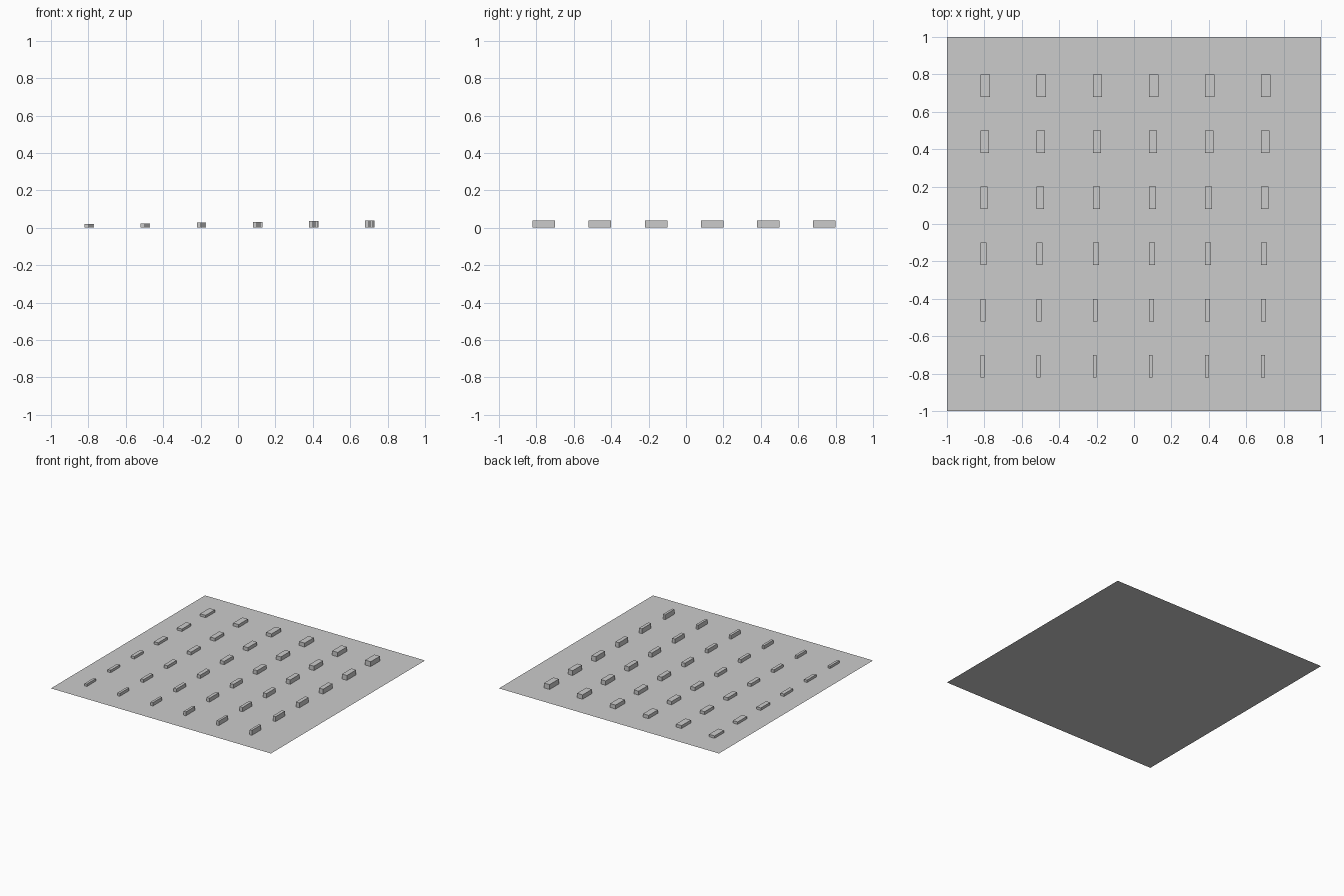
import bpy
import bmesh
from mathutils import Matrix, Vector

cube = bpy.data.objects.get("Cube")
if cube:
    bpy.data.objects.remove(cube, do_unlink=True)

# Single light grey material
grey = bpy.data.materials.new("light_grey")
grey.use_nodes = True
colour = (0.6, 0.6, 0.6, 1.0)
grey.diffuse_color = colour
grey.node_tree.nodes["Principled BSDF"].inputs["Base Color"].default_value = colour


def add_object(name, bm, location=(0, 0, 0)):
    mesh = bpy.data.meshes.new(name)
    bm.to_mesh(mesh)
    bm.free()
    mesh.materials.append(grey)
    obj = bpy.data.objects.new(name, mesh)
    obj.location = location
    bpy.context.collection.objects.link(obj)
    return obj


def add_block(name, corner, size):
    """Box standing on the sheet, origin at its front right bottom corner."""
    bm = bmesh.new()
    bmesh.ops.create_cube(bm, size=1.0)
    bmesh.ops.translate(bm, verts=bm.verts, vec=(0.5, 0.5, 0.5))
    bmesh.ops.scale(bm, verts=bm.verts, vec=size)
    # The underside rests on the sheet, so it is left open
    bottom = [f for f in bm.faces if f.normal.z < -0.5]
    bmesh.ops.delete(bm, geom=bottom, context='FACES_ONLY')
    return add_object(name, bm, corner)


# Flat square base sheet
bm = bmesh.new()
bmesh.ops.create_grid(bm, x_segments=1, y_segments=1, size=1.0)
add_object("base_sheet", bm)

# Grid of blocks: taller towards +x, wider towards the back
COUNT, START, PITCH, LENGTH = 6, -0.82, 0.3, 0.12
for row in range(COUNT):
    for col in range(COUNT):
        width = 0.02 + 0.006 * row
        height = 0.02 + 0.004 * col
        add_block(f"block_row{row + 1}_column{col + 1}",
                  (START + PITCH * col, START + PITCH * row, 0),
                  (width, LENGTH, height))
